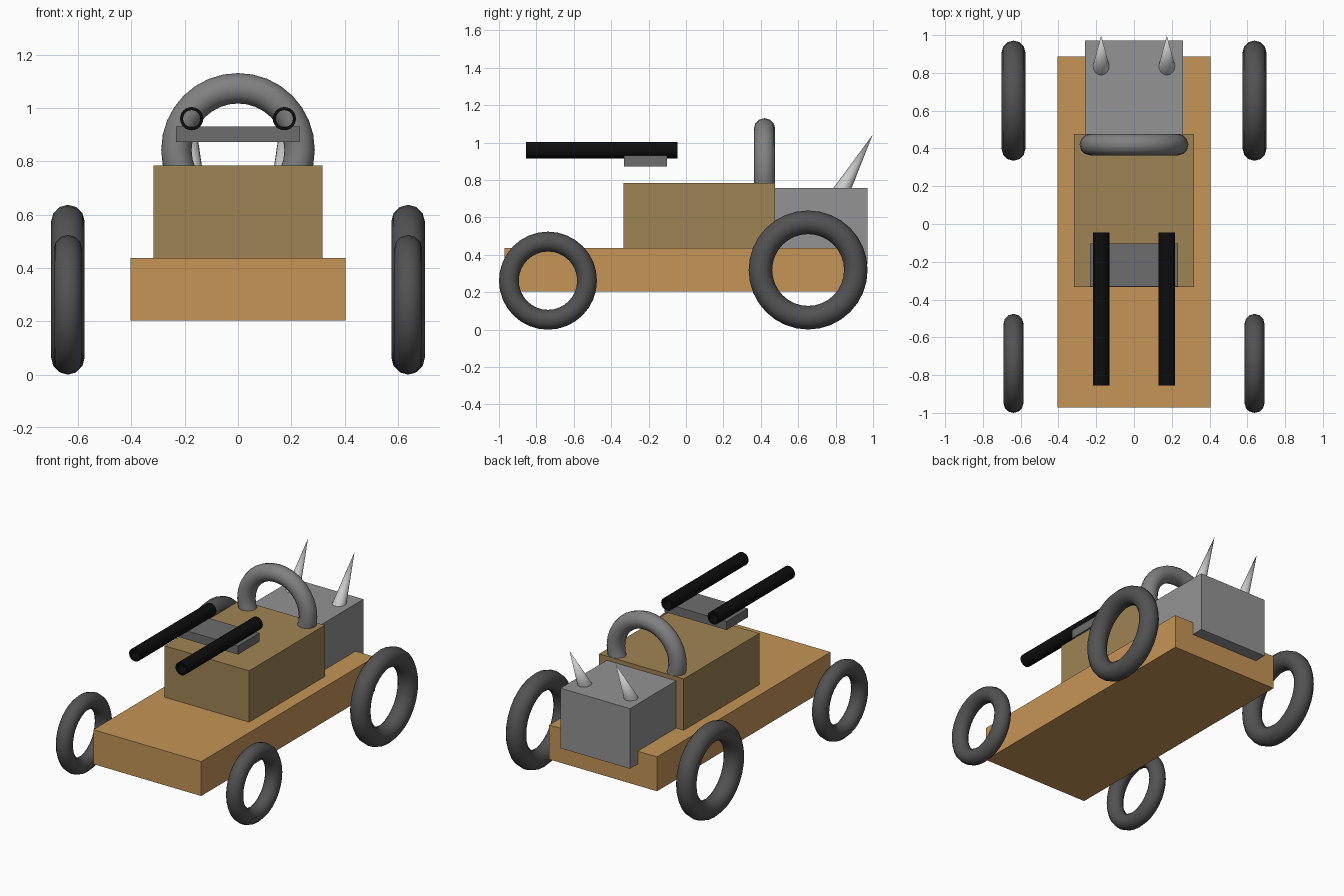
import bpy, bmesh, math
from mathutils import Vector

if "Cube" in bpy.data.objects:
    bpy.data.objects.remove(bpy.data.objects["Cube"])


def material(name, rgb):
    m = bpy.data.materials.new(name)
    m.diffuse_color = (*rgb, 1)
    m.use_nodes = True
    m.node_tree.nodes["Principled BSDF"].inputs["Base Color"].default_value = m.diffuse_color
    return m


TAN = material("tan", (0.558, 0.301, 0.093))
OLIVE = material("olive_brown", (0.347, 0.231, 0.087))
BLACK = material("black", (0.004, 0.004, 0.004))
RUBBER = material("rubber", (0.085, 0.085, 0.085))
STEEL = material("steel", (0.292, 0.292, 0.292))
BAR_STEEL = material("bar_steel", (0.22, 0.22, 0.22))
DARK_STEEL = material("dark_steel", (0.153, 0.153, 0.153))


def finish(name, mat=None, smooth=False):
    ob = bpy.context.object
    ob.name = name
    if mat:
        ob.data.materials.append(mat)
    if smooth:
        bpy.ops.object.shade_smooth_by_angle(angle=math.radians(40))
    return ob


def box(name, lo, hi, mat):
    lo, hi = Vector(lo), Vector(hi)
    bpy.ops.mesh.primitive_cube_add(size=1, location=(lo + hi) / 2)
    ob = finish(name, mat)
    ob.scale = hi - lo
    bpy.ops.object.transform_apply(location=False, rotation=False, scale=True)


def ring(name, loc, rot, major, minor, mat):
    bpy.ops.mesh.primitive_torus_add(location=loc, rotation=rot, major_radius=major,
                                     minor_radius=minor, major_segments=32, minor_segments=12)
    finish(name, mat, True)


def tube(name, x, z, y0, y1, outer, inner, mat, n=24):
    # open barrel: a rectangular wall section revolved about the y axis
    bm = bmesh.new()
    section = [(outer, y0), (outer, y1), (inner, y1), (inner, y0)]
    loops = [[bm.verts.new((r * math.cos(a), y, r * math.sin(a))) for r, y in section]
             for a in (2 * math.pi * i / n for i in range(n))]
    for i in range(n):
        a, b = loops[i], loops[(i + 1) % n]
        for j in range(4):
            k = (j + 1) % 4
            bm.faces.new((a[j], a[k], b[k], b[j]))
    bmesh.ops.recalc_face_normals(bm, faces=bm.faces)
    me = bpy.data.meshes.new(name)
    bm.to_mesh(me)
    bm.free()
    ob = bpy.data.objects.new(name, me)
    ob.location = (x, 0, z)
    bpy.context.collection.objects.link(ob)
    bpy.ops.object.select_all(action='DESELECT')
    bpy.context.view_layer.objects.active = ob
    ob.select_set(True)
    finish(name, mat, True)


# Stacked body blocks (the engine sinks into the chassis and overhangs its back)
box("chassis", (-0.404, -0.971, 0.204), (0.404, 0.887, 0.437), TAN)
box("cabin", (-0.317, -0.333, 0.437), (0.317, 0.477, 0.785), OLIVE)
box("engine_block", (-0.26, 0.477, 0.35), (0.26, 0.971, 0.757), STEEL)

# Roll bar and floating gun mount
ring("roll_bar", (0, 0.42, 0.843), (math.pi / 2, 0, 0), 0.231, 0.057, BAR_STEEL)
box("gun_mount", (-0.232, -0.332, 0.872), (0.232, -0.102, 0.93), DARK_STEEL)

for side, s in (("left", -1), ("right", 1)):
    # Wheels: small at the front, large at the back
    ring(f"front_wheel_{side}", (s * 0.638, -0.738, 0.262), (0, math.pi / 2, 0), 0.209, 0.053, RUBBER)
    ring(f"rear_wheel_{side}", (s * 0.638, 0.653, 0.319), (0, math.pi / 2, 0), 0.255, 0.063, RUBBER)

    # Gun barrels
    tube(f"gun_barrel_{side}", s * 0.174, 0.96, -0.855, -0.045, 0.0435, 0.032, BLACK)

    # Exhaust spikes leaning backwards out of the engine
    tilt, length = math.radians(29), 0.35
    axis = Vector((0, math.sin(tilt), math.cos(tilt)))
    centre = Vector((s * 0.174, 0.998, 1.042)) - axis * length / 2
    bpy.ops.mesh.primitive_cone_add(vertices=16, radius1=0.0455, radius2=0, depth=length,
                                    location=centre, rotation=(-tilt, 0, 0))
    finish(f"spike_{side}", None, True)
